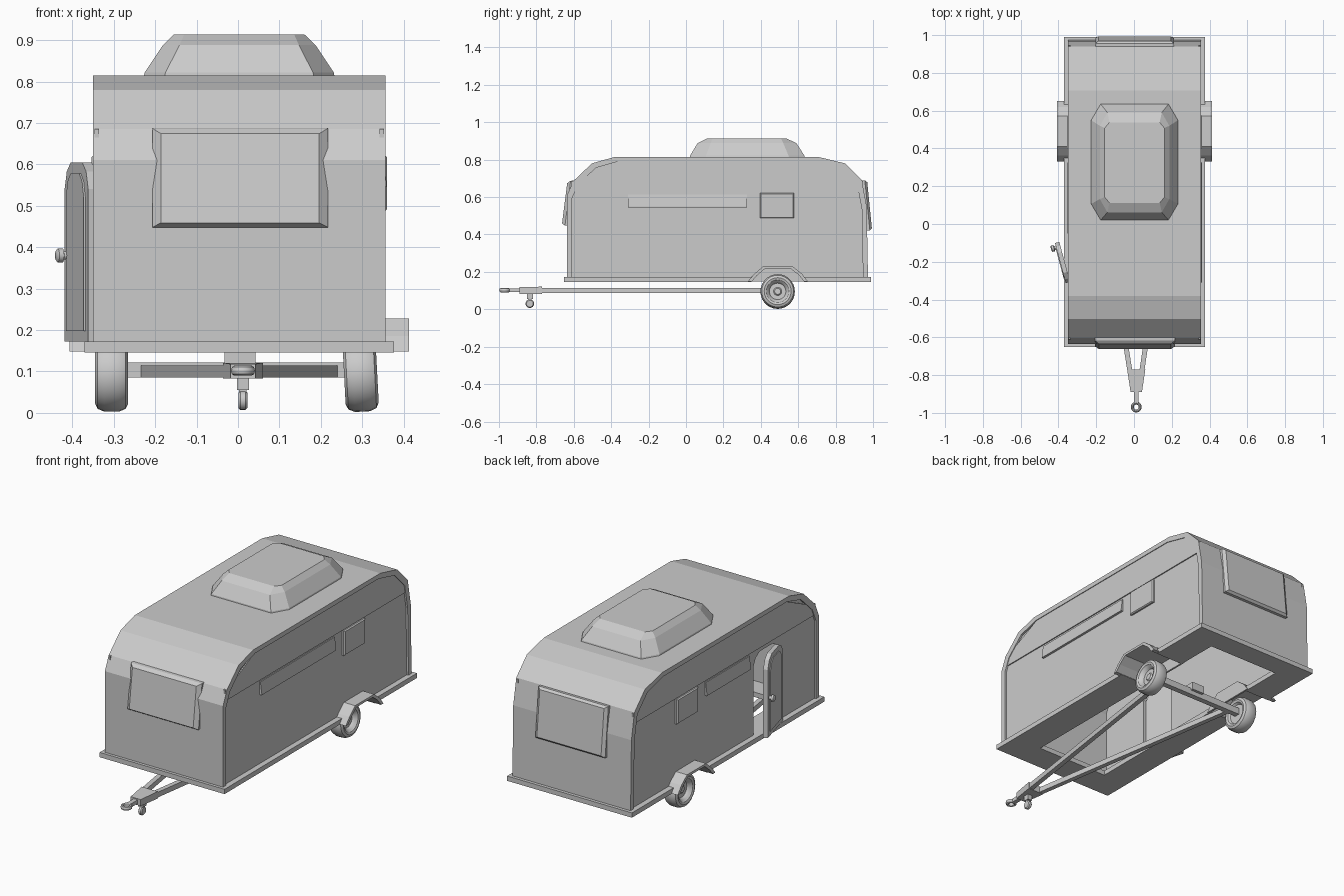
import bpy, bmesh, math
from mathutils import Vector, Matrix

if "Cube" in bpy.data.objects:
    bpy.data.objects.remove(bpy.data.objects["Cube"])


def loft(name, rings, caps=True, closed=False):
    """Skin a series of equal-length point rings."""
    bm = bmesh.new()
    vs = [[bm.verts.new(p) for p in r] for r in rings]
    n = len(vs[0])
    pairs = list(zip(vs, vs[1:])) + ([(vs[-1], vs[0])] if closed else [])
    for a, b in pairs:
        for i in range(n):
            j = (i + 1) % n
            bm.faces.new((a[i], a[j], b[j], b[i]))
    if caps and not closed:
        bm.faces.new(vs[0])
        bm.faces.new(vs[-1])
    bmesh.ops.recalc_face_normals(bm, faces=bm.faces)
    me = bpy.data.meshes.new(name)
    bm.to_mesh(me)
    bm.free()
    ob = bpy.data.objects.new(name, me)
    bpy.context.collection.objects.link(ob)
    return ob


def prism(name, pts, x0, x1):
    return loft(name, [[(x, y, z) for y, z in pts] for x in (x0, x1)])


def box(name, x0, x1, y0, y1, z0, z1):
    return prism(name, [(y0, z0), (y1, z0), (y1, z1), (y0, z1)], x0, x1)


def band(name, outer, inner, x0, x1):
    """Open bent strip: section between two polylines, extruded along x."""
    return prism(name, outer + inner[::-1], x0, x1)


def smooth(ob):
    for o in bpy.context.selected_objects:
        o.select_set(False)
    ob.select_set(True)
    bpy.context.view_layer.objects.active = ob
    bpy.ops.object.shade_smooth_by_angle(angle=math.radians(35))


def lathe(name, prof, loc, seg=24, side=1):
    """Revolve (axial, radius) points about the x axis."""
    rings = [[(side * a + loc[0], loc[1] + r * math.cos(2 * math.pi * i / seg),
               loc[2] + r * math.sin(2 * math.pi * i / seg)) for i in range(seg)]
             for a, r in prof]
    ob = loft(name, rings)
    smooth(ob)
    return ob


def raised(name, quad, push, rim, inset=0.9):
    """Window pane: quad pushed out with a bevelled edge."""
    q = [Vector(p) for p in quad]
    push = Vector(push)
    c = sum(q, Vector()) / 4
    edge = [p + push * rim for p in q]
    face = [c + (p - c) * inset + push for p in q]
    return loft(name, [q, edge, face])


def bar(name, a, b, w, h):
    a, b = Vector(a), Vector(b)
    d = (b - a).normalized()
    s = d.cross(Vector((0, 0, 1))).normalized() * w / 2
    u = Vector((0, 0, h / 2))
    return loft(name, [[p - s - u, p + s - u, p + s + u, p - s + u] for p in (a, b)])


XL, XR = -0.35, 0.356

# body shell: front, roof and back as one bent sheet
outer = [(-.636, .17), (-.636, .61), (-.603, .685), (-.503, .78), (-.38, .815),
         (.706, .815), (.85, .78), (.94, .69), (.966, .55), (.973, .17)]
inner = [(.168 + (y - .168) * .967, .17 + (z - .17) * .962) for y, z in outer]
band("body_shell", outer, inner, XL, XR)

# side walls, recessed, notched for wheel arches and the doorway
arch_notch = [(.637, .17), (.57, .222), (.41, .222), (.345, .17)]
door_pts = [(0, .172), (0, .54), (.02, .583), (.055, .604), (.165, .604),
            (.2, .583), (.22, .54), (.22, .172)]
doorway = [(-.31 + y, .17 if z < .2 else z) for y, z in door_pts][::-1]
prism("right_wall", inner + arch_notch, XR - .025, XR - .01)
prism("left_wall", inner + arch_notch + doorway, XL + .01, XL + .025)
for nm, x0, x1 in (("right", XR - .015, XR - .004), ("left", XL + .004, XL + .015)):
    box(nm + "_trim_rail", x0, x1, -.612, .945, .626, .685)
    roof = [p for p in inner if p[1] > .68]
    roof[0] = (-.585, .685)
    prism(nm + "_upper_fascia", roof + [(.92, .685)], x0, x1)

# base frame with an open middle
BX0, BX1 = -.37, .376
box("base_front", BX0, BX1, -.652, -.5, .146, .172)
box("base_back", BX0, BX1, .87, .99, .146, .172)
for nm, x0, x1 in (("right", .21, BX1), ("left", BX0, -.22)):
    box(nm + "_base_front_strip", x0, x1, -.5, .35, .146, .172)
    box(nm + "_base_back_strip", x0, x1, .632, .87, .146, .172)

# wheel arches
arch = [(.33, .148), (.362, .186), (.41, .228), (.572, .228), (.62, .19), (.652, .148)]
arch_in = [(.491 + (y - .491) * .87, .148 + (z - .148) * .84) for y, z in arch]
for nm, x0, x1, w0, w1 in (("right", .21, .413, .205, .215), ("left", -.407, -.22, -.225, -.215)):
    band(nm + "_wheel_arch", arch, arch_in, x0, x1)
    prism(nm + "_arch_inner_wall", arch, w0, w1)

# side windows
for nm, x, s, y0 in (("right", XR - .011, 1, -.31), ("left", XL + .011, -1, -.05)):
    def quad(a, b, c, d):
        return [(x, a, c), (x, b, c), (x, b, d), (x, a, d)]
    raised(nm + "_small_window", quad(.395, .578, .487, .622), (s * .015, 0, 0), .6, .93)
    prism_pts = [(x, .615), (x + s * .006, .615), (x + s * .014, .553), (x + s * .014, .545), (x, .545)]
    loft(nm + "_long_window", [[(px, y, z) for px, z in prism_pts] for y in (y0, .325)])

# front and back windows
raised("front_window", [(-.207, -.630, .449), (.217, -.630, .449), (.217, -.60, .688),
                        (-.207, -.60, .688)], (0, -.034, -.002), .5, .9)
raised("back_window", [(-.205, .965, .42), (.212, .965, .42), (.212, .938, .688),
                       (-.205, .938, .688)], (0, .03, .002), .6, .92)


# roof pod: stacked chamfered rectangles
def octagon(w, y0, y1, cx, cy, z):
    return [(sx + .003, y, z) for sx, y in (
        (-w + cx, y0), (w - cx, y0), (w, y0 + cy), (w, y1 - cy),
        (w - cx, y1), (-w + cx, y1), (-w, y1 - cy), (-w, y0 + cy))]


loft("roof_pod", [octagon(.232, .02, .637, .05, .085, .805),
                  octagon(.228, .022, .633, .05, .085, .822),
                  octagon(.184, .062, .59, .04, .07, .888),
                  octagon(.158, .112, .538, .025, .03, .913)])

# door, hinged at its front edge and ajar
hinge = Matrix.Translation((XL, -.31, 0)) @ Matrix.Rotation(math.radians(15), 4, 'Z')
door = prism("door", door_pts, -.012, .012)
panel = prism("door_panel", [(.11 + (y - .11) * .75, .385 + (z - .385) * .88)
                             for y, z in door_pts], -.016, 0)
knob = lathe("door_handle", [(0, .01), (.012, .01), (.014, .017), (.026, .017), (.03, .011)],
             (-.01, .195, .38), 12, -1)
for ob in (door, panel, knob):
    ob.matrix_world = hinge

# wheels
tyre = [(-.024, .02), (-.024, .052), (-.036, .06), (-.04, .072), (-.034, .085), (-.018, .092),
        (.018, .092), (.034, .085), (.04, .072), (.036, .06), (.03, .056), (.026, .05),
        (.012, .044), (.012, .022), (.018, .016), (.018, .004)]
for nm, x, s in (("right", .296, 1), ("left", -.305, -1)):
    w = lathe(nm + "_wheel", tyre, (0, 0, 0), 28, s)
    w.location = (x, .49, .095)
    if s > 0:
        w.rotation_euler.y = math.radians(-3)

# axle and drawbar
box("axle", -.29, .285, .475, .505, .086, .122)
box("axle_block", -.033, .042, .46, .52, .11, .152)
for nm, s in (("right", 1), ("left", -1)):
    bar(nm + "_drawbar", (.01 + s * .03, -.79, .1), (.003 + s * .225, .485, .1), .026, .028)

# coupling and towing eye
loft("coupling", [[(.012 - w, y, z0), (.012 + w, y, z0), (.012 + w, y, z1), (.012 - w, y, z1)]
                  for y, w, z0, z1 in ((-.77, .048, .083, .121), (-.89, .03, .083, .118))])
box("coupling_neck", .0, .024, -.945, -.88, .092, .112)
bpy.ops.mesh.primitive_torus_add(major_radius=.021, minor_radius=.008, major_segments=16,
                                 minor_segments=8, location=(.012, -.969, .102))
eye = bpy.context.object
eye.name = "towing_eye"
eye.scale.z = 1.5
smooth(eye)

# jockey wheel
box("jockey_stem", .003, .021, -.842, -.826, .045, .09)
box("jockey_collar", -.002, .026, -.85, -.818, .055, .083)
lathe("jockey_wheel", [(-.011, .01), (-.011, .018), (-.006, .023), (.006, .023),
                       (.011, .018), (.011, .01)], (.012, -.835, .03), 16)
